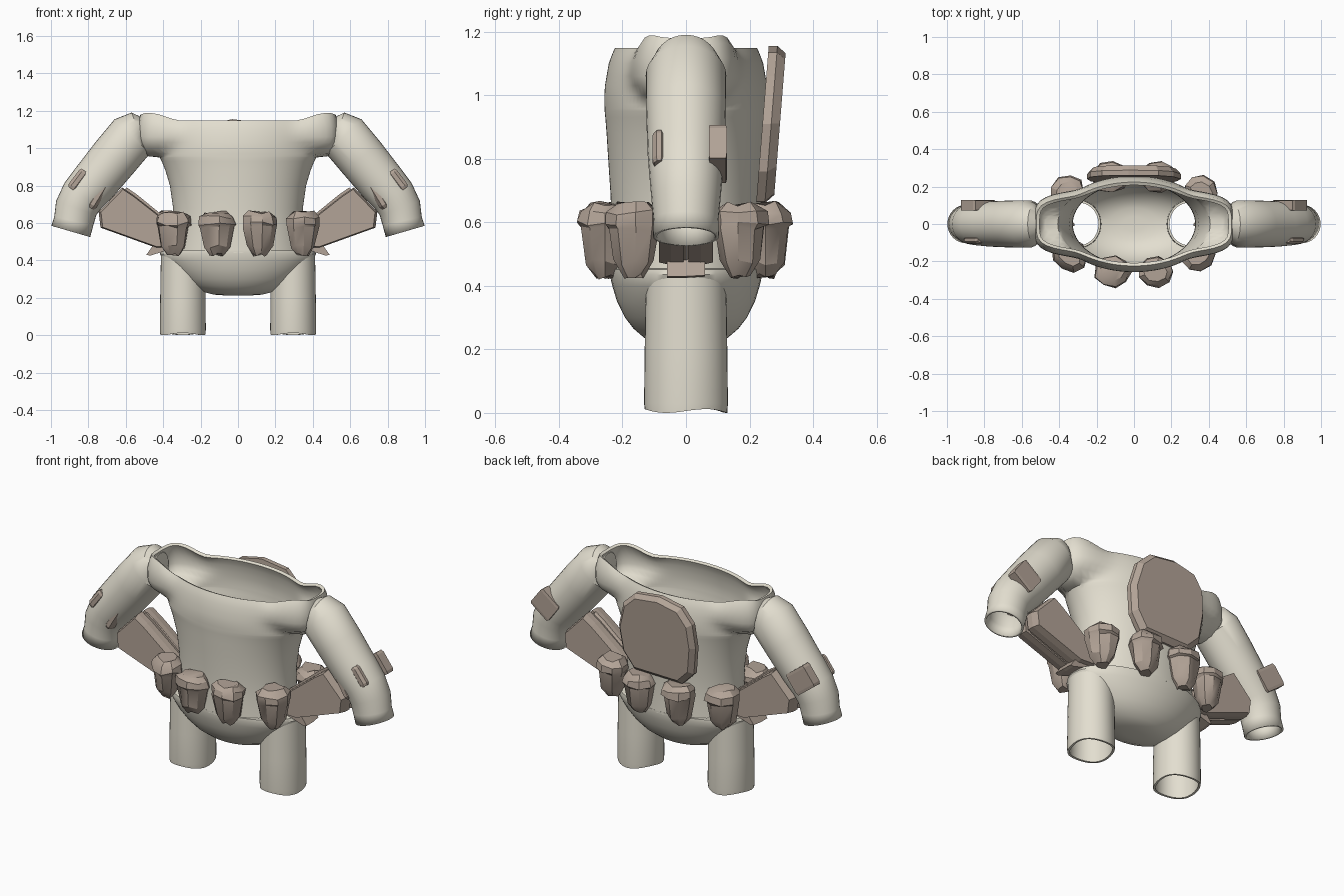
import bpy, bmesh, math, random
from mathutils import Vector, Matrix

if "Cube" in bpy.data.objects:
    bpy.data.objects.remove(bpy.data.objects["Cube"])

random.seed(4)


def material(name, rgb):
    m = bpy.data.materials.new(name)
    m.diffuse_color = (*rgb, 1)
    m.use_nodes = True
    m.node_tree.nodes["Principled BSDF"].inputs["Base Color"].default_value = m.diffuse_color
    return m


CLOTH = material("pale cloth", (0.77, 0.735, 0.63))
LEATHER = material("brown leather", (0.45, 0.37, 0.31))


def loft(name, rings, mat, cap_start=False, cap_end=False, angle=40, thick=0):
    """Skin a list of equal-length rings; angle is the sharp-edge limit in degrees."""
    bm = bmesh.new()
    rows = [[bm.verts.new(p) for p in ring] for ring in rings]
    n = len(rows[0])
    for a, b in zip(rows, rows[1:]):
        for i in range(n):
            j = (i + 1) % n
            bm.faces.new((a[i], a[j], b[j], b[i]))
    if cap_start:
        bm.faces.new(rows[0][::-1])
    if cap_end:
        bm.faces.new(rows[-1])
    if cap_start and cap_end:
        bmesh.ops.recalc_face_normals(bm, faces=bm.faces)
    me = bpy.data.meshes.new(name)
    bm.to_mesh(me)
    bm.free()
    me.materials.append(mat)
    ob = bpy.data.objects.new(name, me)
    bpy.context.collection.objects.link(ob)
    bpy.ops.object.select_all(action='DESELECT')
    bpy.context.view_layer.objects.active = ob
    ob.select_set(True)
    if thick:
        mod = ob.modifiers.new("thickness", 'SOLIDIFY')
        mod.thickness, mod.offset = thick, -1
        bpy.ops.object.modifier_apply(modifier=mod.name)
    if angle:
        bpy.ops.object.shade_smooth_by_angle(angle=math.radians(angle))
    return ob


def angles(n):
    return [2 * math.pi * i / n for i in range(n)]


def smoothstep(t):
    t = min(max(t, 0), 1)
    return t * t * (3 - 2 * t)


def ellipse(a, b, z, cx=0, n=64):
    return [Vector((cx + a * math.cos(t), b * math.sin(t), z)) for t in angles(n)]


def tube(path, radii, n=32):
    """Rings around a path in the xz plane, at right angles to it."""
    rings = []
    for i, (p, r) in enumerate(zip(path, radii)):
        q0, q1 = path[max(i - 1, 0)], path[min(i + 1, len(path) - 1)]
        d = Vector((q1[0] - q0[0], 0, q1[1] - q0[1])).normalized()
        side = Vector((d.z, 0, -d.x))
        c = Vector((p[0], 0, p[1]))
        rings.append([c + side * r * math.cos(t) + Vector((0, 0.96 * r * math.sin(t), 0))
                      for t in angles(n)])
    return rings


# Torso: oval rings blended with a blunt shoulder lobe on each side near the open top
def torso_ring(z, a, b):
    bulge = math.sqrt(max(0, 1 - ((z - 1.075) / 0.125) ** 2))
    lobe_x, lobe_y = 0.42 + 0.115 * bulge ** 0.6, 0.01 + 0.172 * bulge
    top = smoothstep((z - 1.06) / 0.09)
    pts = []
    for t in angles(128):
        c, s = abs(math.cos(t)), abs(math.sin(t))
        body = 1 / math.sqrt((c / a) ** 2 + (s / b) ** 2)
        lobe = ((c / lobe_x) ** 4 + (s / lobe_y) ** 4) ** (-1 / 4) if bulge else 0
        r = (body ** 18 + lobe ** 18) ** (1 / 18)
        x = r * c
        lift = 0.04 * top * smoothstep((x - 0.3) / 0.17) * (1 - 0.3 * smoothstep((x - 0.49) / 0.05))
        pts.append(Vector((r * math.cos(t), r * math.sin(t), z + lift)))
    return pts


torso_profile = [(0.44, 0.36, 0.24), (0.55, 0.345, 0.235), (0.68, 0.347, 0.237), (0.8, 0.364, 0.245),
                 (0.88, 0.388, 0.25), (0.93, 0.408, 0.254), (0.95, 0.418, 0.256), (0.957, 0.42, 0.256),
                 (0.97, 0.42, 0.257), (1.0, 0.42, 0.257), (1.03, 0.42, 0.255), (1.06, 0.42, 0.25),
                 (1.1, 0.415, 0.243), (1.13, 0.41, 0.232), (1.148, 0.4, 0.224)]
loft("torso", [torso_ring(*p) for p in torso_profile], CLOTH, thick=0.018)

# Pelvis: rounded bowl with openings for the legs
bowl = [(0.212, 0.06, 0.04), (0.217, 0.13, 0.09), (0.235, 0.2, 0.13), (0.265, 0.265, 0.165),
        (0.3, 0.31, 0.192), (0.35, 0.36, 0.217), (0.4, 0.4, 0.232), (0.435, 0.417, 0.24),
        (0.452, 0.41, 0.24), (0.455, 0.345, 0.225)]
pelvis = loft("pelvis", [ellipse(a, b, z) for z, a, b in bowl], CLOTH, cap_start=True, thick=0.012)
for s in (-1, 1):
    cutter = loft("leg_cutter", [ellipse(0.108, 0.118, z, s * 0.295, 32) for z in (0.1, 0.43)],
                  CLOTH, True, True, 0)
    cutter.hide_render = True
    mod = pelvis.modifiers.new("leg_hole", 'BOOLEAN')
    mod.operation, mod.object = 'DIFFERENCE', cutter
    bpy.context.view_layer.objects.active = pelvis
    bpy.ops.object.modifier_apply(modifier=mod.name)
    bpy.data.objects.remove(cutter)

# Legs: open tubes with a slightly wavy hem
for s, side in ((-1, "left"), (1, "right")):
    rings = [ellipse(rx, ry, z, s * 0.295, 40) for z, rx, ry in
             ((0.01, 0.121, 0.13), (0.03, 0.123, 0.132), (0.2, 0.121, 0.13), (0.435, 0.117, 0.126))]
    for p in rings[0]:
        p.z += 0.006 * math.sin(3 * math.atan2(p.y, p.x - s * 0.295)) - 0.004
    loft(side + "_leg", rings, CLOTH, thick=0.012)

# Arms: bent sleeves, rounded at the shoulder and open at the wrist
for s, side in ((-1, "left"), (1, "right")):
    path = [(0.505, 1.085), (0.53, 1.085), (0.565, 1.063), (0.66, 0.95), (0.77, 0.815),
            (0.83, 0.745), (0.865, 0.68), (0.878, 0.61), (0.894, 0.555)]
    radii = [0.075, 0.112, 0.132, 0.131, 0.126, 0.12, 0.114, 0.107, 0.108]
    rings = tube(path, radii)
    if s < 0:
        rings = [[Vector((-p.x, p.y, p.z)) for p in r][::-1] for r in rings]
    arm = loft(side + "_arm", [r[::-1] for r in rings], CLOTH, cap_start=True)
    bm = bmesh.new()
    bm.from_mesh(arm.data)
    bmesh.ops.recalc_face_normals(bm, faces=bm.faces)
    bm.to_mesh(arm.data)
    bm.free()
    mod = arm.modifiers.new("thickness", 'SOLIDIFY')
    mod.thickness, mod.offset = 0.012, -1


# Belt pouches: faceted lumps with a fuller flap, tapering below
def pouch(name, x, y, turn):
    shape = [(0.43, 0.035, 0.03), (0.475, 0.07, 0.06), (0.58, 0.09, 0.076),
             (0.597, 0.098, 0.087), (0.63, 0.093, 0.08), (0.658, 0.065, 0.05)]
    rot = Matrix.Rotation(turn, 3, 'Z')
    rings = []
    for z, a, b in shape:
        ring = []
        for p in ellipse(a, b, z, 0, 9):
            k = random.uniform(0.93, 1.07)
            q = rot @ Vector((p.x * k, p.y * k, 0))
            ring.append(q + Vector((x, y, z + random.uniform(-0.01, 0.01))))
        rings.append(ring)
    loft(name, rings, LEATHER, True, True, 30)


for s in (-1, 1):
    for label, x, y, turn in (("front", 0.115, -0.255, 0), ("front_side", 0.345, -0.165, 0.7),
                              ("back", 0.13, 0.25, 0), ("back_side", 0.36, 0.17, -0.7)):
        pouch("pouch_" + label, s * x, y, s * turn)


def slab(name, outline, y0, y1, shrink=0.94, edge=0.5):
    """Plate with an xz outline, bevelled by shrinking the y1 side."""
    c = Vector((sum(p[0] for p in outline), 0, sum(p[1] for p in outline))) / len(outline)
    pts = [Vector((x, 0, z)) for x, z in outline]
    rings = [[c + (p - c) * k + Vector((0, y, 0)) for p in pts] for y, k in
             ((y0, 1), (y0 + (y1 - y0) * edge, 1), (y1, shrink))]
    return loft(name, rings, LEATHER, True, True, 0)


# Hip holsters: paired wedges sticking out sideways, with a small flap underneath
for s in (-1, 1):
    wedge = [(0.33, 0.47), (0.43, 0.465), (0.735, 0.575), (0.745, 0.66), (0.62, 0.79), (0.56, 0.75), (0.33, 0.57)]
    wedge = [(s * x, z) for x, z in wedge]
    slab("holster_front", wedge, -0.008, -0.085)
    slab("holster_back", wedge, 0.008, 0.085)
    slab("holster_core", [(x * 0.96, z) for x, z in wedge], -0.01, 0.01)
    slab("holster_flap", [(s * x, z) for x, z in
                          ((0.36, 0.5), (0.36, 0.46), (0.47, 0.425), (0.49, 0.43), (0.44, 0.5))],
         -0.06, 0.06, 0.9)

# Back plate: leaning shield with a thin rim, set slightly into the torso
shield = [(-0.17, 1.125), (-0.03, 1.155), (0.13, 1.135), (0.21, 1.06), (0.25, 0.91), (0.23, 0.76),
          (0.16, 0.665), (-0.15, 0.66), (-0.23, 0.74), (-0.25, 0.9), (-0.235, 1.04)]
plate = slab("back_plate", shield, 0.24, 0.295, 0.9, 0.5)
for v in plate.data.vertices:
    v.co.y += (v.co.z - 0.9) * 0.08


# Arm patches: faceted pads set into the sleeves
def pad(name, x, y, z, wide, deep, long, tilt, n=8, end=0.75):
    rot = Matrix.Rotation(tilt, 3, 'Y')
    rings = []
    for h, k in ((-0.5, end), (-0.38, 1), (0.38, 1), (0.5, end)):
        rings.append([rot @ Vector((wide * k * math.cos(t), deep * k * math.sin(t), h * long))
                      + Vector((x, y, z)) for t in [a + math.pi / n for a in angles(n)]])
    loft(name, rings, LEATHER, True, True, 0)


for s in (-1, 1):
    pad("arm_back_pad", s * 0.835, 0.1, 0.815, 0.1, 0.04, 0.13, -s * 0.65, 4, 0.92)
    pad("arm_front_pad", s * 0.855, -0.085, 0.83, 0.03, 0.022, 0.12, -s * 0.65)
    pad("arm_inner_pad", s * 0.75, -0.06, 0.745, 0.03, 0.05, 0.15, -s * 0.55)
